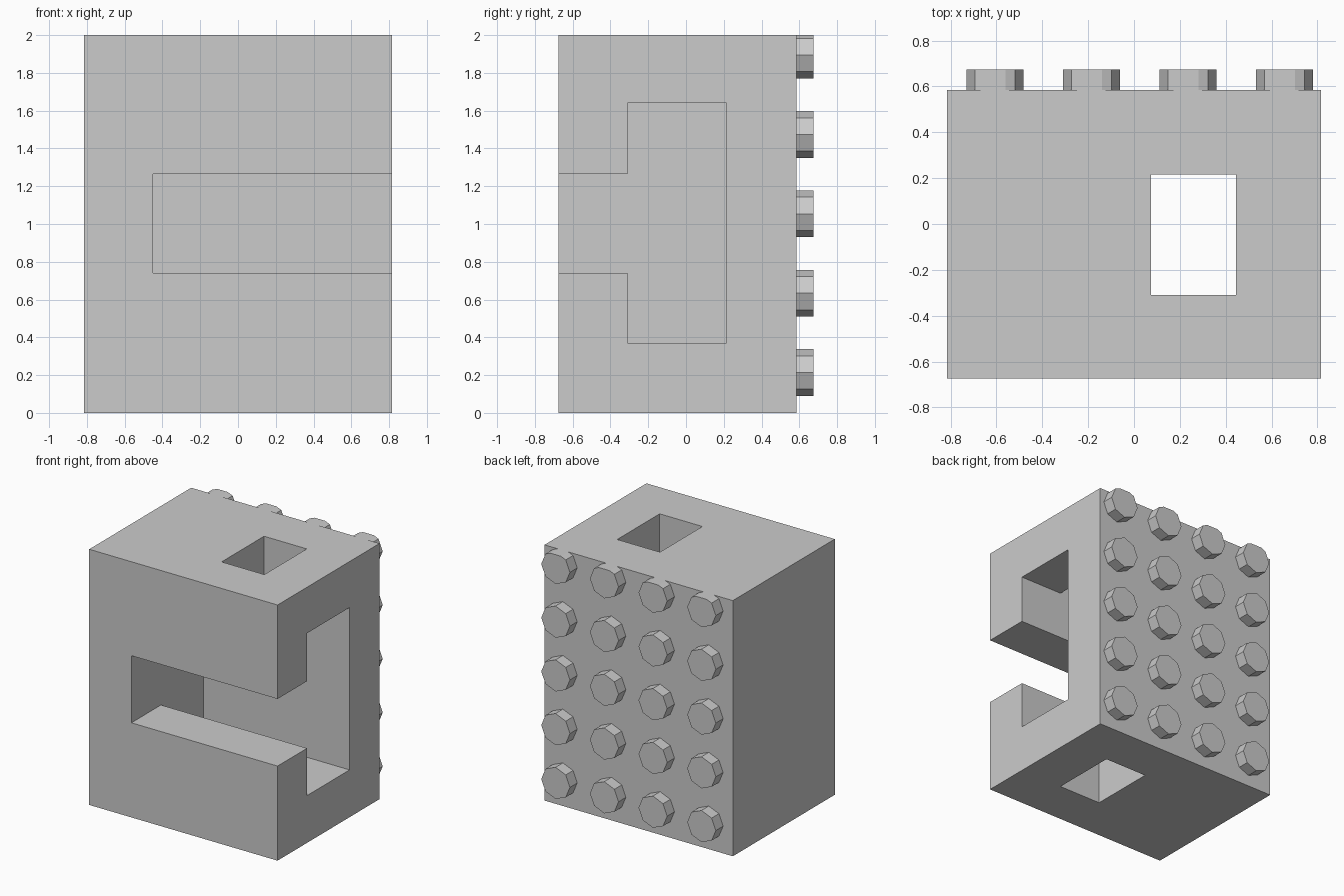
import bpy
import bmesh
import math
from mathutils import Matrix, Vector

default = bpy.data.objects.get("Cube")
if default:
    bpy.data.objects.remove(default, do_unlink=True)

GREY = (0.6, 0.6, 0.6, 1.0)
grey = bpy.data.materials.new("plain_grey")
grey.use_nodes = True
grey.diffuse_color = GREY
grey.node_tree.nodes["Principled BSDF"].inputs["Base Color"].default_value = GREY

# Overall block limits
HALF_X, FRONT, BACK, STUD_END, TOP = 0.815, -0.675, 0.585, 0.675, 2.0


def finish(bm, name):
    bmesh.ops.recalc_face_normals(bm, faces=bm.faces)
    mesh = bpy.data.meshes.new(name)
    bm.to_mesh(mesh)
    bm.free()
    mesh.materials.append(grey)
    obj = bpy.data.objects.new(name, mesh)
    bpy.context.collection.objects.link(obj)
    return obj


def prism_x(name, profile, x0, x1):
    """Extrude a (y, z) outline along x."""
    bm = bmesh.new()
    face = bm.faces.new([bm.verts.new((x0, y, z)) for y, z in profile])
    grown = bmesh.ops.extrude_face_region(bm, geom=[face])["geom"]
    verts = [v for v in grown if isinstance(v, bmesh.types.BMVert)]
    bmesh.ops.translate(bm, verts=verts, vec=(x1 - x0, 0, 0))
    return finish(bm, name)


def rectangle(y0, y1, z0, z1):
    return [(y0, z0), (y1, z0), (y1, z1), (y0, z1)]


def cut(target, cutter):
    cutter.hide_render = True
    mod = target.modifiers.new("cut", "BOOLEAN")
    mod.operation = "DIFFERENCE"
    mod.solver = "EXACT"
    mod.object = cutter
    bpy.context.view_layer.objects.active = target
    bpy.ops.object.modifier_apply(modifier=mod.name)
    bpy.data.objects.remove(cutter, do_unlink=True)


# Block with a T-shaped slot, open to the front and left side
body = prism_x("body_block", rectangle(FRONT, BACK, 0, TOP), -HALF_X, HALF_X)
near, far = -0.31, 0.215
slot = [(-1, 0.74), (near, 0.74), (near, 0.37), (far, 0.37),
        (far, 1.64), (near, 1.64), (near, 1.265), (-1, 1.265)]
cut(body, prism_x("slot_cutter", slot, -0.45, 1))

# Vertical shaft through the slot
cut(body, prism_x("shaft_cutter", rectangle(near, far, -0.5, 2.5), 0.075, 0.445))

# Grid of octagonal studs on the back, trimmed flush with the top
bm = bmesh.new()
depth = STUD_END - BACK
for col in range(4):
    for row in range(5):
        place = Matrix.Translation((-0.607 + 0.421 * col, BACK + depth / 2,
                                    0.213 + 0.4205 * row))
        bmesh.ops.create_cone(
            bm, cap_ends=True, segments=8, radius1=0.124, radius2=0.124,
            depth=depth, matrix=place @ Matrix.Rotation(math.pi / 2, 4, "X"))
trim = bmesh.ops.bisect_plane(
    bm, geom=bm.verts[:] + bm.edges[:] + bm.faces[:],
    plane_co=Vector((0, 0, TOP)), plane_no=Vector((0, 0, 1)), clear_outer=True)
rim = [e for e in trim["geom_cut"] if isinstance(e, bmesh.types.BMEdge)]
bmesh.ops.holes_fill(bm, edges=rim, sides=0)
finish(bm, "back_studs")
